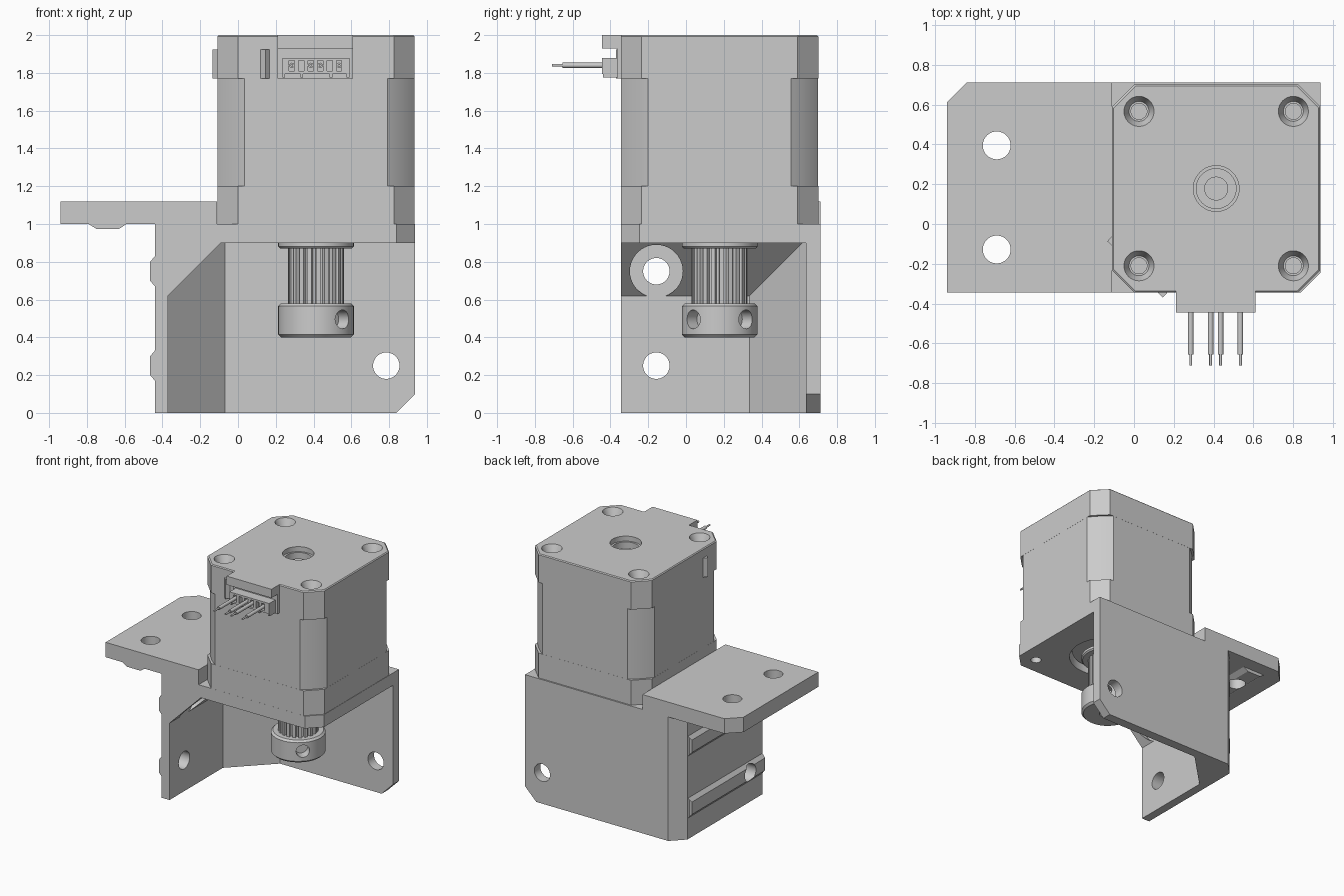
import bpy, bmesh
from math import pi, sin, cos, radians
from mathutils import Vector, Matrix

cube = bpy.data.objects.get("Cube")
if cube:
    bpy.data.objects.remove(cube, do_unlink=True)

grey = bpy.data.materials.new("plain_grey")
grey.use_nodes = True
grey.diffuse_color = (0.6, 0.6, 0.6, 1)
grey.node_tree.nodes["Principled BSDF"].inputs["Base Color"].default_value = (0.6, 0.6, 0.6, 1)

# Each axis maps profile (u, v) and depth w to x, y, z
PLACE = {"X": lambda u, v, w: (w, u, v),
         "Y": lambda u, v, w: (u, w, v),
         "Z": lambda u, v, w: (u, v, w)}


def loft(name, sections, axis="Z"):
    """Solid through equal-length outlines given as (depth, points)."""
    bm = bmesh.new()
    rings = [[bm.verts.new(PLACE[axis](u, v, w)) for u, v in pts] for w, pts in sections]
    n = len(rings[0])
    for a, b in zip(rings, rings[1:]):
        for i in range(n):
            j = (i + 1) % n
            bm.faces.new((a[i], a[j], b[j], b[i]))
    bm.faces.new(rings[0])
    bm.faces.new(rings[-1])
    bmesh.ops.recalc_face_normals(bm, faces=bm.faces)
    mesh = bpy.data.meshes.new(name)
    bm.to_mesh(mesh)
    bm.free()
    mesh.materials.append(grey)
    obj = bpy.data.objects.new(name, mesh)
    bpy.context.collection.objects.link(obj)
    return obj


def prism(name, pts, a, b, axis="Z"):
    return loft(name, [(a, pts), (b, pts)], axis)


def rect(u0, u1, v0, v1):
    return [(u0, v0), (u1, v0), (u1, v1), (u0, v1)]


def circle(u, v, r, n=40):
    return [(u + r * cos(2 * pi * i / n), v + r * sin(2 * pi * i / n)) for i in range(n)]


def turned(name, u, v, steps, axis="Z", n=40):
    """Round solid through (depth, radius) steps."""
    return loft(name, [(w, circle(u, v, r, n)) for w, r in steps], axis)


def box(name, x, y, z):
    return prism(name, rect(*x, *y), *z)


def combine(obj, others, operation="DIFFERENCE"):
    for other in others:
        mod = obj.modifiers.new("cut", "BOOLEAN")
        mod.operation, mod.solver, mod.object = operation, "EXACT", other
        bpy.context.view_layer.objects.active = obj
        bpy.ops.object.modifier_apply(modifier=mod.name)
        bpy.data.objects.remove(other, do_unlink=True)


FRONT, BACK, RIGHT = -0.345, 0.712, 0.938
CX, CY, HALF = 0.413, 0.178, 0.5225
SCREWS = [(CX + sx * 0.388, CY + sy * 0.388) for sx in (-1, 1) for sy in (-1, 1)]

# Bracket: side wall, sloped web, motor plate and raised wing in one profile
bracket = prism("bracket", [(-0.44, 0), (-0.37, 0), (-0.37, 0.62), (-0.09, 0.9), (RIGHT, 0.9),
                            (RIGHT, 1), (-0.11, 1), (-0.11, 1.12), (-0.94, 1.12),
                            (-0.94, 1), (-0.44, 1)], FRONT, BACK, "Y")
back_wall = prism("back_wall", [(-0.4, 0), (RIGHT - 0.1, 0), (RIGHT, 0.1), (RIGHT, 0.95),
                                (-0.4, 0.95)], 0.635, BACK, "Y")
corner_web = prism("corner_web", [(-0.4, 0.305), (-0.37, 0.335), (-0.07, 0.635),
                                  (-0.04, 0.665), (-0.4, 0.665)], 0, 0.95)
combine(bracket, [back_wall, corner_web], "UNION")

# Locating ribs for the slots on the wall and under the wing
ribs = []
for z in (0.25, 0.75):
    ribs.append(prism("wall_rib", [(-0.43, z - 0.08), (-0.44, z - 0.08), (-0.465, z - 0.05),
                                   (-0.465, z + 0.05), (-0.44, z + 0.08), (-0.43, z + 0.08)],
                      FRONT, 0.6, "Y"))
ribs.append(prism("wing_rib", [(-0.79, 1.01), (-0.79, 1), (-0.75, 0.974), (-0.63, 0.974),
                               (-0.59, 1), (-0.59, 1.01)], FRONT, 0.6, "Y"))
combine(bracket, ribs, "UNION")

# Bracket corner chamfers and holes
cuts = [
    prism("chamfer", [(-0.96, 0.592), (-0.96, 0.8), (-0.8, 0.8), (-0.82, 0.732)], 0.9, 1.2),
    prism("chamfer", [(-0.48, 0.572), (-0.48, 0.752), (-0.3, 0.752)], -0.1, 1.0),
    prism("chamfer", [(0.818, -0.365), (0.958, -0.365), (0.958, -0.225)], 0.85, 1.05),
    prism("back_hole", circle(0.785, 0.25, 0.07), 0.5, 0.8, "Y"),
    prism("pulley_opening", circle(CX, CY, 0.29, 64), 0.8, 1.1),
    prism("counterbore", circle(-0.157, 0.75, 0.14), -0.37, 0.1, "X"),
]
cuts += [prism("wall_hole", circle(-0.157, z, 0.07), -0.6, 0.1, "X") for z in (0.25, 0.75)]
cuts += [prism("wing_hole", circle(-0.69, y, 0.07), 0.9, 1.2) for y in (-0.128, 0.395)]
cuts += [prism("screw_hole", circle(x, y, 0.04, 24), 0.8, 1.1) for x, y in SCREWS]
combine(bracket, cuts)


# Motor: chamfered end caps and a narrower rounded-corner middle
def octagon(c, h=HALF):
    k = h - c
    return [(CX + x, CY + y) for x, y in ((-k, -h), (k, -h), (h, -k), (h, k),
                                          (k, h), (-k, h), (-h, k), (-h, -k))]


corner = []
for q in range(4):
    for i in range(9):
        a = radians(q * 90 + 36 + i * 18 / 8)
        corner.append((CX + 0.645 * cos(a), CY + 0.645 * sin(a)))
motor_middle = prism("motor_middle", corner, 1.2, 1.77)
motor_lower_cap = prism("motor_lower_cap", octagon(0.11), 1.0, 1.2)
motor_upper_cap = loft("motor_upper_cap", [(1.77, octagon(0.11)), (1.993, octagon(0.11)),
                                           (2.0, octagon(0.11, HALF - 0.007))])
cuts = [turned("countersink", x, y, [(1.85, 0.04), (1.94, 0.04), (1.94, 0.05), (2.001, 0.076)])
        for x, y in SCREWS]
cuts.append(turned("bearing_recess", CX, CY, [(1.9, 0.1), (1.96, 0.1), (1.96, 0.115), (2.01, 0.115)]))
combine(motor_upper_cap, cuts)
combine(motor_lower_cap, [prism("screw_hole", circle(x, y, 0.035, 24), 0.9, 1.1) for x, y in SCREWS])
motor_boss = turned("motor_boss", CX, CY, [(0.95, 0.27), (1.0, 0.27)], n=64)
shaft = turned("shaft", CX, CY, [(0.42, 0.06), (1.93, 0.06)])

# Toothed pulley with a flange and a hub holding two set-screw holes
outline = []
for i in range(20):
    for step, r in ((0, 0.148), (0.5, 0.148), (0.6, 0.125), (0.9, 0.125)):
        a = 2 * pi * (i + step) / 20
        outline.append((CX + r * cos(a), CY + r * sin(a)))
prism("pulley_teeth", outline, 0.57, 0.88)
flange = turned("pulley_flange", CX, CY, [(0.87, 0.19), (0.88, 0.2), (0.9, 0.2)], n=64)
hub = turned("pulley_hub", CX, CY, [(0.4, 0.185), (0.415, 0.2), (0.565, 0.2), (0.58, 0.185)], n=64)
cuts = [prism("shaft_bore", circle(CX, CY, 0.062), 0.3, 0.5)]
for angle in (-45, 45):
    screw = prism("set_screw_hole", circle(0, 0, 0.05, 24), 0.12, 0.3, "X")
    screw.data.transform(Matrix.Translation((CX, CY, 0.495)) @ Matrix.Rotation(radians(angle), 4, "Z"))
    cuts.append(screw)
combine(hub, cuts)

# Connector: hood, backing, socket and pin slots
MY = CY - HALF
box("connector_hood", (0.21, 0.61), (-0.445, MY + 0.02), (1.93, 2.0))
box("connector_backing", (0.21, 0.61), (MY - 0.022, MY + 0.02), (1.77, 1.935))
socket = box("connector_socket", (0.235, 0.59), (-0.445, MY), (1.795, 1.88))
slots = [box("pin_slot", (x - 0.014, x + 0.014), (-0.5, -0.41), (1.81, 1.865))
         for x in (0.285, 0.335, 0.385, 0.435, 0.485, 0.535)]
combine(socket, slots)
for x in (0.235, 0.33, 0.485, 0.575):
    box("socket_foot", (x, x + 0.015), (-0.44, MY), (1.775, 1.8))

# Four wires with bare tips
wires = [turned("wire", x, 1.84, [(-0.71, 0.007), (-0.655, 0.007), (-0.655, 0.014), (-0.4, 0.014)], "Y", 16)
         for x in (0.285, 0.385, 0.435, 0.535)]

# Small wedge clips on the upper cap
prism("front_clip", [(0.12, MY + 0.01), (0.12, MY), (0.145, MY - 0.025), (0.168, MY), (0.168, MY + 0.01)],
      1.77, 1.925)
MX = CX - HALF
prism("side_clip", [(MX + 0.01, -0.11), (MX, -0.11), (MX - 0.025, -0.087), (MX, -0.06), (MX + 0.01, -0.06)],
      1.77, 1.925)

# Smooth the round parts, keeping edges sharp
for obj in [bracket, motor_middle, motor_upper_cap, motor_lower_cap, motor_boss, shaft, flange, hub] + wires:
    bpy.ops.object.select_all(action="DESELECT")
    obj.select_set(True)
    bpy.context.view_layer.objects.active = obj
    bpy.ops.object.shade_smooth_by_angle(angle=radians(25))
